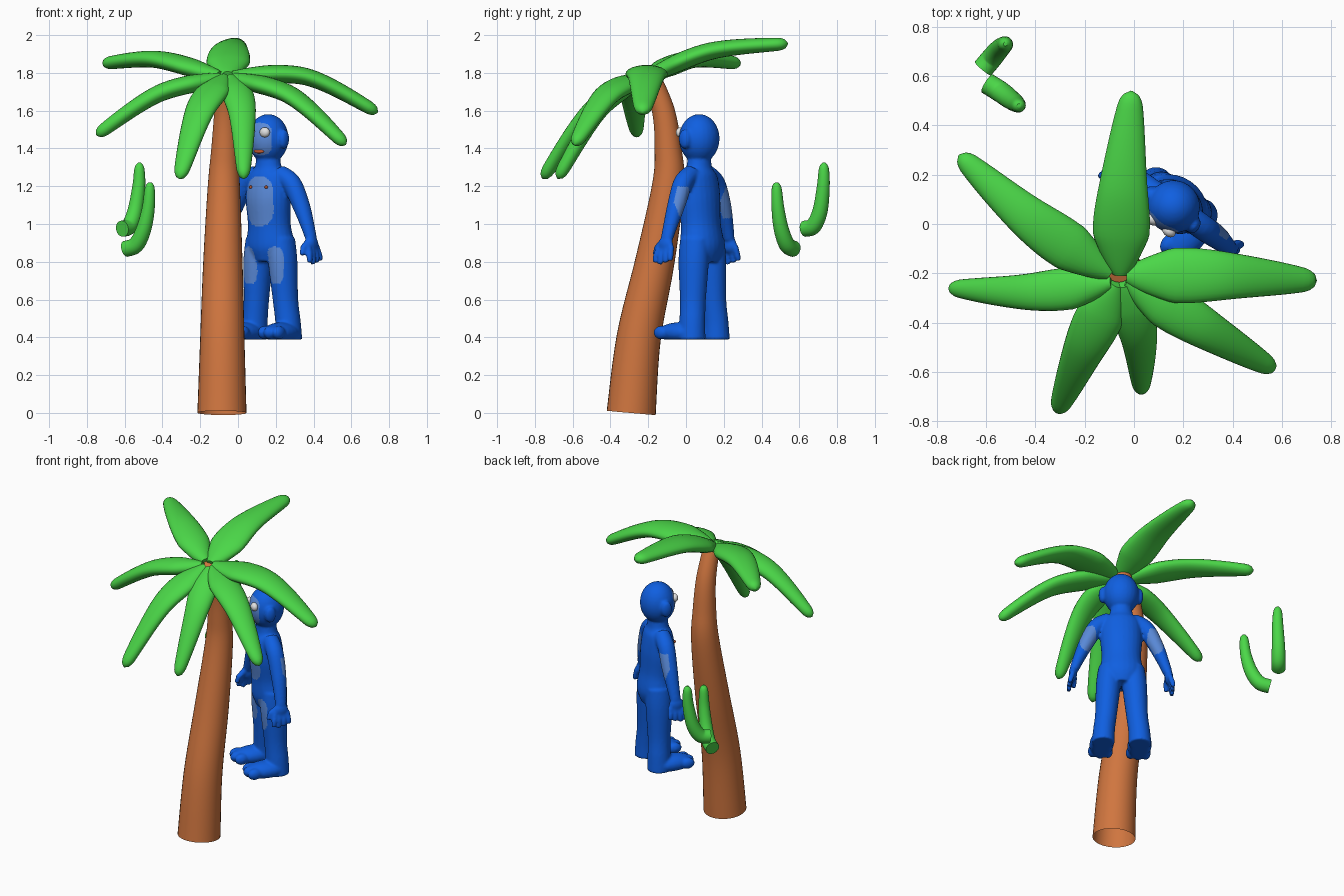
import bpy, bmesh, math
from mathutils import Vector, Matrix

cube = bpy.data.objects.get("Cube")
if cube:
    bpy.data.objects.remove(cube, do_unlink=True)


def material(name, rgb):
    m = bpy.data.materials.new(name)
    m.use_nodes = True
    m.diffuse_color = (*rgb, 1)
    m.node_tree.nodes["Principled BSDF"].inputs["Base Color"].default_value = (*rgb, 1)
    return m


GREEN = material("leaf green", (0.07, 0.68, 0.065))
BROWN = material("bark orange brown", (0.63, 0.18, 0.05))
BLUE = material("body blue", (0.005, 0.115, 0.75))
PALE = material("patch pale blue", (0.1, 0.25, 0.68))
WHITE = material("eye white", (0.75, 0.75, 0.75))
RED = material("mouth red", (0.6, 0.12, 0.04))


def spline(pts, n):
    """Smooth curve through tuples of any length."""
    p = [pts[0], *pts, pts[-1]]
    out = []
    for i in range(len(pts) - 1):
        for k in range(n):
            t = k / n
            out.append(tuple(
                0.5 * (2 * b + (c - a) * t + (2 * a - 5 * b + 4 * c - d) * t ** 2
                       + (3 * b - a - 3 * c + d) * t ** 3)
                for a, b, c, d in zip(*p[i:i + 4])))
    return out + [pts[-1]]


def loft(bm, stations, ref, sides=24, caps=(True, True)):
    """Sweep an ellipse along (x, y, z, half_width, half_depth) stations."""
    centers = [Vector(s[:3]) for s in stations]
    rings = []
    for i, s in enumerate(stations):
        tangent = (centers[min(i + 1, len(centers) - 1)] - centers[max(i - 1, 0)]).normalized()
        side = (ref - tangent * ref.dot(tangent)).normalized()
        other = tangent.cross(side)
        rings.append([bm.verts.new(centers[i] + side * s[3] * math.cos(a) + other * s[4] * math.sin(a))
                      for a in (math.tau * k / sides for k in range(sides))])
    for r, q in zip(rings, rings[1:]):
        for k in range(sides):
            j = (k + 1) % sides
            bm.faces.new((r[k], r[j], q[j], q[k]))
    if caps[0]:
        bm.faces.new(rings[0][::-1])
    if caps[1]:
        bm.faces.new(rings[-1])


def ball(bm, center, radii):
    bmesh.ops.create_uvsphere(bm, u_segments=24, v_segments=16, radius=1,
                              matrix=Matrix.Translation(center) @ Matrix.Diagonal((*radii, 1)))


def finish(bm, name, *mats):
    mesh = bpy.data.meshes.new(name)
    bm.to_mesh(mesh)
    bm.free()
    for m in mats:
        mesh.materials.append(m)
    obj = bpy.data.objects.new(name, mesh)
    bpy.context.collection.objects.link(obj)
    smooth(obj)
    return obj


def smooth(obj):
    bpy.ops.object.select_all(action='DESELECT')
    obj.select_set(True)
    bpy.context.view_layer.objects.active = obj
    bpy.ops.object.shade_smooth_by_angle(angle=math.radians(50))


# Leaning trunk, open underneath
trunk = [(-.085, -.29, 0, .13), (-.083, -.25, .4, .117), (-.08, -.165, .8, .104),
         (-.075, -.095, 1.2, .085), (-.07, -.095, 1.4, .071), (-.065, -.12, 1.6, .06),
         (-.06, -.19, 1.79, .05)]
bm = bmesh.new()
loft(bm, spline([(*p, p[3]) for p in trunk], 6), Vector((1, 0, 0)), 32, (False, True))
finish(bm, "trunk", BROWN)

# Palm leaves: base, middle, tip, half width
leaves = {
    "back": ((-.055, -.2, 1.78), (-.045, .13, 1.915), (-.01, .54, 1.955), .115),
    "back_right": ((-.1, -.2, 1.78), (-.42, .02, 1.87), (-.71, .28, 1.85), .1),
    "right": ((-.09, -.24, 1.77), (-.42, -.275, 1.69), (-.75, -.26, 1.47), .085),
    "front_right": ((-.07, -.24, 1.77), (-.2, -.5, 1.6), (-.31, -.76, 1.24), .097),
    "front": ((-.04, -.24, 1.77), (.02, -.46, 1.6), (.03, -.68, 1.24), .085),
    "front_left": ((-.03, -.23, 1.77), (.28, -.42, 1.68), (.57, -.59, 1.42), .095),
    "left": ((-.03, -.21, 1.78), (.36, -.21, 1.78), (.74, -.23, 1.59), .112),
}
for name, (base, mid, tip, width) in leaves.items():
    path = spline([base, mid, tip], 16)
    stations = []
    for i, p in enumerate(path):
        t = i / (len(path) - 1)
        w = min(1, 0.3 + 2.6 * t) * (1 - 0.68 * max(0, (t - 0.35) / 0.65) ** 1.2)
        end = math.sqrt(max(0.01, 1 - max(0, (t - 0.9) / 0.1) ** 2))
        stations.append((*p, width * w * end, 0.048 * w ** 0.4 * end))
    along = Vector(tip) - Vector(base)
    bm = bmesh.new()
    loft(bm, stations, Vector((-along.y, along.x, 0)).normalized())
    finish(bm, "leaf_" + name, GREEN)

# Two curved fruits with a flat cut end
fruits = {
    "fruit_upper": [(-.613, .63, .975, .043), (-.575, .675, .99, .043), (-.545, .71, 1.07, .04),
                    (-.525, .727, 1.2, .034), (-.522, .73, 1.295, .026), (-.522, .73, 1.325, .008)],
    "fruit_lower": [(-.595, .57, .868, .043), (-.54, .535, .89, .043), (-.5, .505, .97, .04),
                    (-.475, .487, 1.08, .034), (-.467, .48, 1.19, .026), (-.466, .48, 1.22, .008)],
}
for name, pts in fruits.items():
    ref = Vector((pts[0][1] - pts[-1][1], pts[-1][0] - pts[0][0], 0)).normalized()
    bm = bmesh.new()
    loft(bm, spline([(*p, p[3]) for p in pts], 6), ref)
    finish(bm, name, GREEN)

# Figure: overlapping solids fused into one smooth body
X, Y = Vector((1, 0, 0)), Vector((0, 1, 0))
bm = bmesh.new()
loft(bm, spline([(0, .02, .8, .09, .08), (0, .02, .88, .135, .105), (0, .01, 1.0, .12, .098),
                 (0, 0, 1.14, .128, .102), (0, 0, 1.25, .118, .085), (0, 0, 1.3, .075, .065),
                 (0, 0, 1.38, .06, .06)], 5), X)
ball(bm, (0, 0, 1.452), (.108, .108, .13))
for s in (-1, 1):
    ball(bm, (s * .112, -.015, 1.45), (.024, .035, .052))
    loft(bm, spline([(s * .07, 0, 1.265, .05, .05), (s * .15, 0, 1.215, .052, .052),
                     (s * .212, 0, 1.1, .048, .046), (s * .255, -.005, 1.0, .04, .036),
                     (s * .285, -.01, .92, .034, .028)], 5), Y)
    # Hand with four fingers and a thumb
    ball(bm, (s * .292, -.012, .89), (.026, .046, .045))
    for k in range(4):
        y = -.05 + k * .025
        loft(bm, [(s * .295, y, .88, .017, .017), (s * .31, y * 1.25, .83, .017, .017),
                  (s * .315, y * 1.35, .785 + .01 * abs(k - 1), .013, .013)], Y, 12)
    loft(bm, [(s * .285, -.03, .91, .019, .019), (s * .28, -.075, .875, .018, .018),
              (s * .28, -.09, .835, .014, .014)], X, 12)
    # Leg and foot
    loft(bm, spline([(s * .07, .02, .92, .07, .08), (s * .08, .02, .8, .075, .083),
                     (s * .094, .025, .6, .066, .07), (s * .107, .03, .48, .066, .07),
                     (s * .112, .03, .385, .07, .075)], 5), X)
    ball(bm, (s * .115, -.04, .425), (.074, .14, .055))
    for k in (-1, 0, 1):
        ball(bm, (s * .115 + k * .046, -.145 + .012 * abs(k), .425), (.03, .045, .036))
for v in bm.verts:
    v.co.z = max(v.co.z, .388)
bmesh.ops.recalc_face_normals(bm, faces=bm.faces)
body = finish(bm, "figure_body", BLUE, PALE)
remesh = body.modifiers.new("fuse", 'REMESH')
remesh.mode = 'VOXEL'
remesh.voxel_size = 0.008
relax = body.modifiers.new("relax", 'SMOOTH')
relax.factor = 0.5
relax.iterations = 5
fused = bpy.data.meshes.new_from_object(
    body.evaluated_get(bpy.context.evaluated_depsgraph_get()))
body.modifiers.clear()
body.data = fused
fused.materials.clear()
fused.materials.append(BLUE)
fused.materials.append(PALE)

# Pale patches: centre x, centre z, half width, half height, facing (-1 front, 1 back)
patches = [(0, 1.45, .075, .085, -1), (0, 1.12, .085, .13, -1)]
for s in (-1, 1):
    patches += [(s * .085, .78, .045, .1, -1), (s * .205, 1.115, .05, .085, 1)]
for f in fused.polygons:
    x, z = f.center.x, f.center.z
    f.material_index = int(any(
        f.normal.y * d > 0.25 and abs((x - cx) / w) ** 3 + abs((z - cz) / h) ** 3 < 1
        for cx, cz, w, h, d in patches))
smooth(body)

# Face and chest details
parts = [body]
for s, side in ((-1, "right"), (1, "left")):
    bm = bmesh.new()
    ball(bm, (s * .042, -.092, 1.485), (.029, .022, .027))
    parts.append(finish(bm, "eye_" + side, WHITE))
    bm = bmesh.new()
    ball(bm, (s * .05, -.09, 1.195), (.008, .01, .008))
    parts.append(finish(bm, "chest_dot_" + side, RED))
bm = bmesh.new()
ball(bm, (0, -.086, 1.385), (.032, .012, .011))
parts.append(finish(bm, "mouth", RED))

# Turn the figure toward the trunk
for p in parts:
    p.location = (.16, .07, 0)
    p.rotation_euler.z = math.radians(-35)
